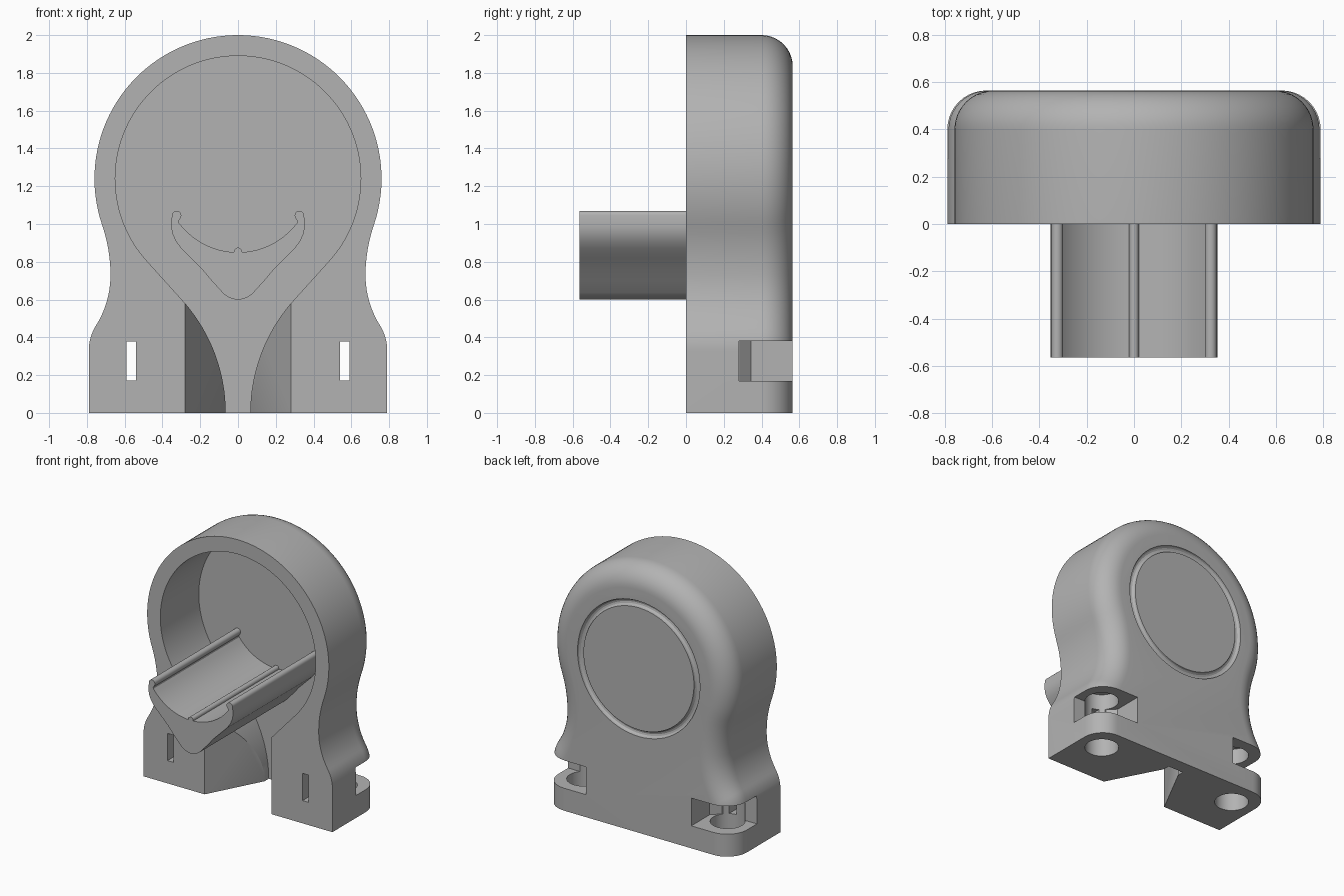
import bpy, bmesh
from math import sin, cos, pi, radians
from mathutils import Matrix

if "Cube" in bpy.data.objects:
    bpy.data.objects.remove(bpy.data.objects["Cube"], do_unlink=True)

DEPTH = 0.565      # housing depth
FILLET = 0.165     # rounding of the back rim
CAVITY = 0.46      # depth of the open front
HUB = 1.24         # height of the round part's centre

grey = bpy.data.materials.new("plain grey")
grey.use_nodes = True
grey.diffuse_color = (0.45, 0.45, 0.45, 1)
grey.node_tree.nodes["Principled BSDF"].inputs["Base Color"].default_value = (0.45, 0.45, 0.45, 1)


def arc(cx, cz, r, a0, a1, n):
    angles = [radians(a0 + (a1 - a0) * i / n) for i in range(n + 1)]
    return [(cx + r * cos(a), cz + r * sin(a)) for a in angles]


def mirrored(half):
    """Close a right half profile with its mirror image."""
    return half + [(-x, z) for x, z in reversed(half) if x > 1e-5]


def finish(name, bm):
    bmesh.ops.remove_doubles(bm, verts=bm.verts, dist=1e-5)
    bmesh.ops.recalc_face_normals(bm, faces=bm.faces)
    mesh = bpy.data.meshes.new(name)
    bm.to_mesh(mesh)
    bm.free()
    mesh.materials.append(grey)
    ob = bpy.data.objects.new(name, mesh)
    bpy.context.collection.objects.link(ob)
    return ob


def prism(name, points, lo, hi, axis="y"):
    """Extrude a closed profile along y (points are x, z) or z (points are x, y)."""
    bm = bmesh.new()
    place = (lambda a, b, t: (a, t, b)) if axis == "y" else (lambda a, b, t: (a, b, t))
    low = [bm.verts.new(place(a, b, lo)) for a, b in points]
    high = [bm.verts.new(place(a, b, hi)) for a, b in points]
    bm.faces.new(low)
    bm.faces.new(high)
    for i in range(len(points)):
        j = (i + 1) % len(points)
        bm.faces.new((low[i], low[j], high[j], high[i]))
    return finish(name, bm)


def ring(name, major, minor, y, z):
    bm = bmesh.new()
    n, m = 72, 12
    grid = []
    for i in range(n):
        a = 2 * pi * i / n
        row = []
        for k in range(m):
            b = 2 * pi * k / m
            r = major + minor * cos(b)
            row.append(bm.verts.new((r * cos(a), y + minor * sin(b), z + r * sin(a))))
        grid.append(row)
    for i in range(n):
        for k in range(m):
            p, q = grid[i], grid[(i + 1) % n]
            bm.faces.new((p[k], q[k], q[(k + 1) % m], p[(k + 1) % m]))
    return finish(name, bm)


def cut(target, cutter):
    mod = target.modifiers.new("cut", "BOOLEAN")
    mod.operation = "DIFFERENCE"
    mod.solver = "EXACT"
    mod.object = cutter
    bpy.context.view_layer.objects.active = target
    bpy.ops.object.modifier_apply(modifier=mod.name)
    bpy.data.objects.remove(cutter, do_unlink=True)


def smooth(ob):
    bpy.ops.object.select_all(action="DESELECT")
    ob.select_set(True)
    bpy.context.view_layer.objects.active = ob
    bpy.ops.object.shade_smooth_by_angle(angle=radians(28))


# Housing outline: foot, hip, waist and round head; each point moves inward by inset
def outline(inset):
    half = [(0.79 - inset, 0)]
    half += arc(0.54, 0.33, 0.25 - inset, 0, 32, 8)
    half += arc(1.178, 0.73, 0.503 + inset, 212, 180, 10)[1:]
    half += arc(1.485, 0.73, 0.81 + inset, 180, 161, 6)[1:]
    half += arc(0, HUB, 0.76 - inset, -19, 90, 36)[1:]
    return mirrored(half)


# Housing: stacked outlines with a rounded back rim
bm = bmesh.new()
layers = [(0, 0)]
for i in range(11):
    t = radians(9 * i)
    layers.append((FILLET * (1 - cos(t)), DEPTH - FILLET + FILLET * sin(t)))
rows = [[bm.verts.new((x, y, z)) for x, z in outline(inset)] for inset, y in layers]
for p, q in zip(rows, rows[1:]):
    for i in range(len(p) - 1):
        bm.faces.new((p[i], p[i + 1], q[i + 1], q[i]))
bm.faces.new(rows[0])
bm.faces.new(rows[-1])
bm.faces.new([r[0] for r in rows] + [r[-1] for r in reversed(rows)])
housing = finish("housing", bm)

# Round cavity that narrows to a gap between the feet
cavity = [(0.065, -0.1)] + arc(0.955, 0, 0.89, 180, 139.3, 16) + arc(0, HUB, 0.65, -42, 90, 44)
cut(housing, prism("cavity_cutter", mirrored(cavity), -0.1, CAVITY))

# Angled inner faces of the feet
wedge = [(0.332, -0.1), (0.065, 0.41), (-0.065, 0.41), (-0.332, -0.1)]
cut(housing, prism("wedge_cutter", wedge, -0.1, 0.6, "z"))

# Fixing pockets, bolt holes and slots on both feet
for s in (1, -1):
    pocket = [(0.44, 0.7), (0.44, 0.345), (0.5, 0.285), (0.9, 0.278), (0.9, 0.7)]
    cut(housing, prism("pocket_cutter", [(s * x, y) for x, y in pocket], 0.17, 0.38, "z"))
    hole = arc(s * 0.6, 0.36, 0.12, 0, 348.75, 31)
    cut(housing, prism("hole_cutter", hole, -0.1, 0.5, "z"))
    slot = [(s * x, z) for x, z in ((0.54, 0.172), (0.59, 0.172), (0.59, 0.378), (0.54, 0.378))]
    cut(housing, prism("slot_cutter", slot, -0.1, 0.33))

# Ring groove on the back
cut(housing, ring("groove_cutter", 0.487, 0.025, DEPTH, HUB))
smooth(housing)

# Cradle: a trough with rolled lips and a small centre rib
cradle = arc(0, 0.71, 0.11, -90, -42, 6)
cradle += [(0.14, 0.70), (0.19, 0.76), (0.25, 0.82), (0.30, 0.87), (0.33, 0.91), (0.348, 0.95), (0.354, 0.99)]
cradle += arc(0.325, 1.045, 0.025, 0, 215, 12)
cradle += [(0.314, 1.018), (0.312, 1.005)]
cradle += arc(0, HUB, 0.39, -39, -93 + 6, 20)
cradle += arc(0, 0.855, 0.02, 0, 90, 6)
smooth(prism("cradle", mirrored(cradle), -DEPTH, CAVITY + 0.01))
